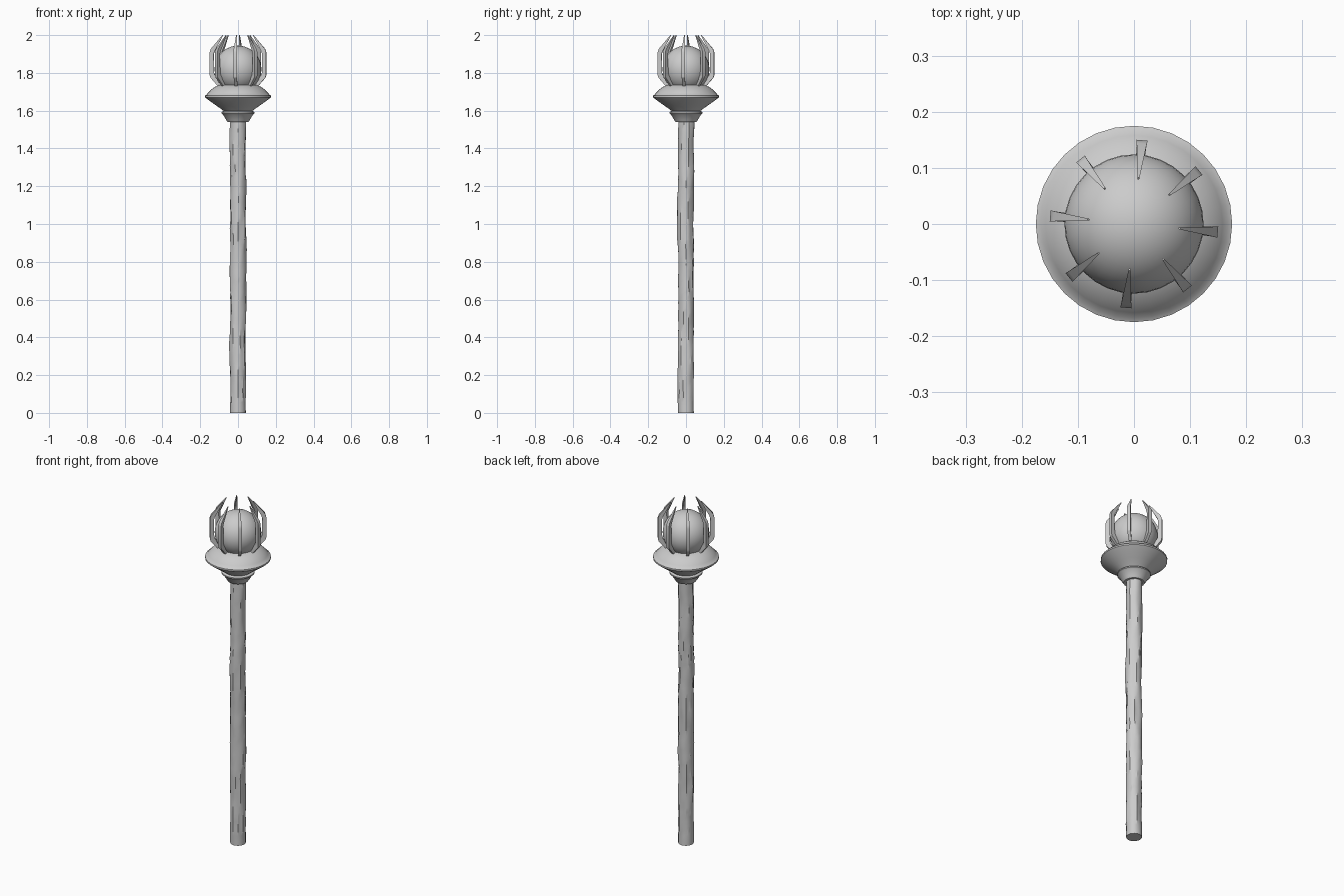
import bpy, bmesh, math, random
from mathutils import Vector, noise

if "Cube" in bpy.data.objects:
    bpy.data.objects.remove(bpy.data.objects["Cube"])

random.seed(4)

def make_object(name, bm, angle=35):
    bmesh.ops.recalc_face_normals(bm, faces=bm.faces)
    me = bpy.data.meshes.new(name)
    bm.to_mesh(me)
    bm.free()
    ob = bpy.data.objects.new(name, me)
    bpy.context.collection.objects.link(ob)
    bpy.ops.object.select_all(action='DESELECT')
    ob.select_set(True)
    bpy.context.view_layer.objects.active = ob
    bpy.ops.object.shade_smooth_by_angle(angle=math.radians(angle))
    return ob

def skin_rings(bm, rings):
    """Bridge equal-length rings of points and cap both ends."""
    vs = [[bm.verts.new(p) for p in r] for r in rings]
    n = len(vs[0])
    for a, b in zip(vs, vs[1:]):
        for i in range(n):
            j = (i + 1) % n
            bm.faces.new((a[i], a[j], b[j], b[i]))
    bm.faces.new(vs[0][::-1])
    bm.faces.new(vs[-1])

def circle(r, z, n):
    return [(r * math.cos(math.tau * i / n), r * math.sin(math.tau * i / n), z) for i in range(n)]

# Wooden shaft: slightly wandering, with vertical bark ridges
bm = bmesh.new()
rings, sides, levels = [], 20, 56
for k in range(levels + 1):
    z = 1.56 * k / levels
    amount = min(1, k / 3)
    cx = 0.004 * noise.noise((z * 4, 3.1, 0)) * amount
    cy = 0.006 * noise.noise((z * 4, 9.7, 0)) * amount
    ring = []
    for i in range(sides):
        a = math.tau * i / sides
        c, s = math.cos(a), math.sin(a)
        bark = noise.noise((c * 4.5, s * 4.5, z * 7))
        r = 0.0415 + (0.0055 * bark + random.uniform(-.0012, .0012)) * amount
        ring.append((cx + r * c, cy + r * s, z))
    rings.append(ring)
skin_rings(bm, rings)
make_object("shaft", bm, 30)

# Turned collar: stepped foot, flared cup, rim and domed top
profile = [(.055, 1.54), (.062, 1.55), (.080, 1.58), (.088, 1.585), (.088, 1.592),
           (.076, 1.598), (.088, 1.608), (.115, 1.627), (.145, 1.648), (.170, 1.667),
           (.175, 1.671), (.175, 1.680), (.167, 1.684), (.158, 1.696), (.142, 1.712),
           (.122, 1.726), (.100, 1.736), (.060, 1.740)]
bm = bmesh.new()
skin_rings(bm, [circle(r, z, 32) for r, z in profile])
make_object("collar", bm, 30)

# Orb
bm = bmesh.new()
bmesh.ops.create_uvsphere(bm, u_segments=32, v_segments=20, radius=0.124)
bmesh.ops.translate(bm, verts=bm.verts, vec=(0, 0, 1.82))
make_object("orb", bm)

# Eight claws: inner radius, inner z, outer radius, outer z, half width
claw = [(.085, 1.735, .100, 1.722, .007), (.122, 1.787, .146, 1.775, .009),
        (.127, 1.800, .150, 1.790, .010), (.129, 1.900, .150, 1.908, .010),
        (.124, 1.915, .144, 1.927, .009), (.080, 1.997, .083, 2.000, .002)]
for k in range(8):
    a = math.radians(-5.5 + 45 * k)
    out = Vector((math.cos(a), math.sin(a), 0))
    side = Vector((-out.y, out.x, 0))
    up = Vector((0, 0, 1))
    bm = bmesh.new()
    skin_rings(bm, [[out * ri + up * zi - side * w * .7, out * ro + up * zo - side * w,
                     out * ro + up * zo + side * w, out * ri + up * zi + side * w * .7]
                    for ri, zi, ro, zo, w in claw])
    make_object(f"claw_{k + 1}", bm, 25)
